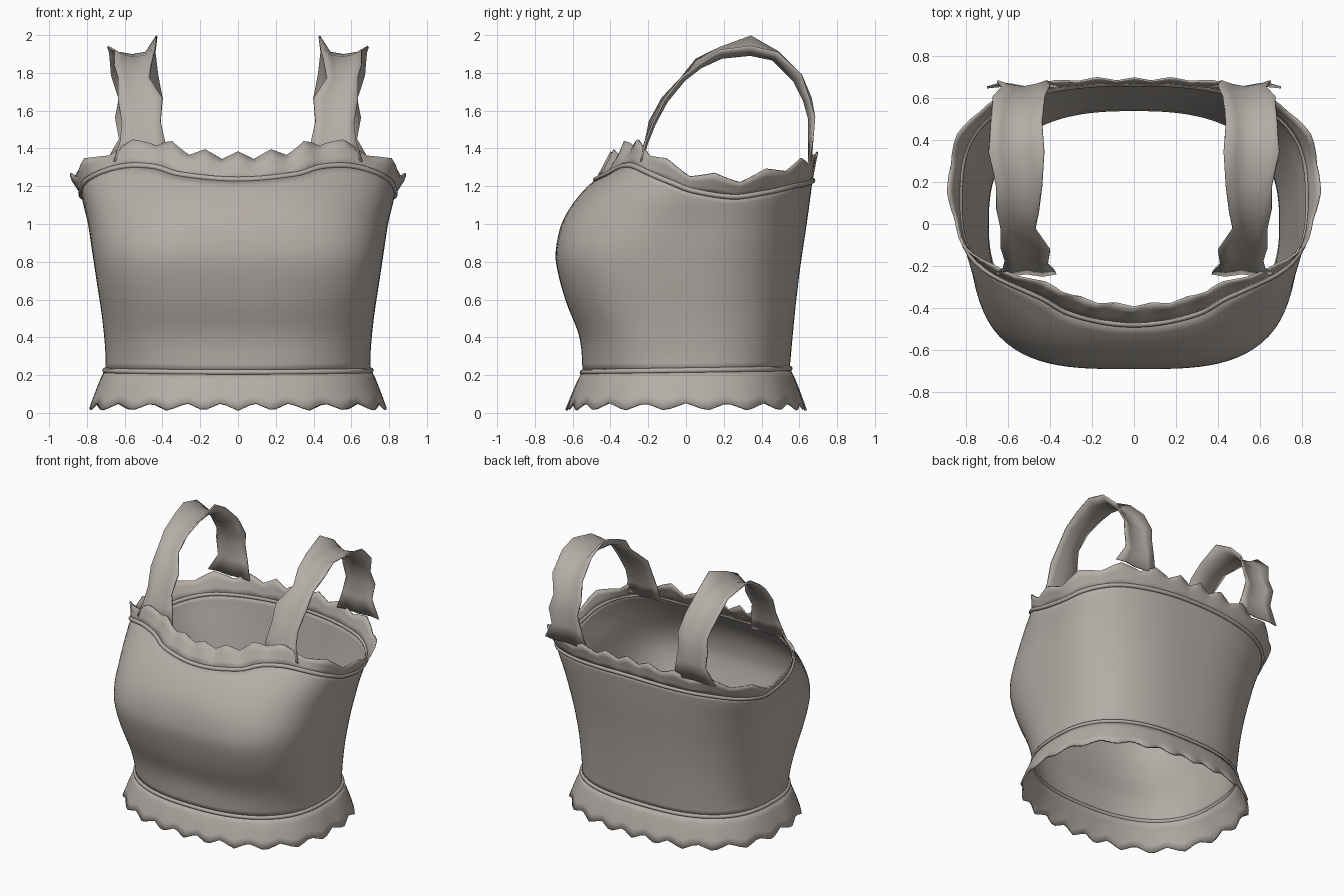
import bpy, bmesh, math
from mathutils import Vector

if "Cube" in bpy.data.objects:
    bpy.data.objects.remove(bpy.data.objects["Cube"])

fabric = bpy.data.materials.new("warm grey fabric")
fabric.diffuse_color = (0.46, 0.42, 0.385, 1)
fabric.use_nodes = True
fabric.node_tree.nodes["Principled BSDF"].inputs["Base Color"].default_value = fabric.diffuse_color
N = 120  # columns around the garment


def interp(table, t):
    """Smooth curve through (t, value) pairs."""
    n = len(table)
    t = min(max(t, table[0][0]), table[-1][0])
    i = max(k for k in range(n - 1) if table[k][0] <= t)

    def slope(k):
        if k in (0, n - 1):
            return 0 if n > 2 and table[-1][0] == 180 else (
                (table[1][1] - table[0][1]) / (table[1][0] - table[0][0]) if k == 0 else
                (table[-1][1] - table[-2][1]) / (table[-1][0] - table[-2][0]))
        return (table[k + 1][1] - table[k - 1][1]) / (table[k + 1][0] - table[k - 1][0])
    (t0, v0), (t1, v1) = table[i], table[i + 1]
    d = t1 - t0
    u = (t - t0) / d
    return ((2*u**3 - 3*u**2 + 1) * v0 + (u**3 - 2*u**2 + u) * d * slope(i)
            + (3*u**2 - 2*u**3) * v1 + (u**3 - u**2) * d * slope(i + 1))


# Silhouette by height
HALF_WIDTH = [(.2, .70), (.3, .697), (.5, .715), (.7, .745), (.9, .775), (1.0, .79), (1.15, .825), (1.35, .85)]
FRONT = [(.2, .542), (.4, .56), (.6, .635), (.8, .685), (.9, .68), (1.0, .655), (1.1, .60), (1.2, .515),
         (1.25, .455), (1.35, .35)]
BACK = [(.2, .542), (.4, .56), (.6, .58), (.8, .605), (1.0, .635), (1.2, .662), (1.35, .68)]
FRONT_POWER = [(.2, 2.4), (.5, 2.9), (.85, 3.3), (1.1, 2.7), (1.3, 2.35)]
CENTRE = [(.2, 0), (.7, 0), (1.15, .15), (1.35, .15)]
# Neckline by angle from the front (0) to the back (180)
RIM = [(0, 1.235), (28, 1.262), (42, 1.303), (56, 1.303), (73, 1.225), (81, 1.18), (97, 1.145),
       (108, 1.165), (127, 1.205), (180, 1.23)]
FRILL_RISE = [(0, .125), (30, .125), (42, .13), (60, .11), (75, .095), (97, .095), (130, .125), (180, .13)]
FRILL_FLARE = [(0, -.085), (40, -.07), (60, -.04), (75, .015), (92, .055), (115, .06), (140, .04), (180, .02)]


def surface(deg, z, out=0):
    """Point on the bodice at an angle from the front and a height."""
    p = math.radians(deg)
    s, c = math.sin(p), math.cos(p)
    cy = interp(CENTRE, z)
    if c > 0:
        depth, n = interp(FRONT, z) + cy, interp(FRONT_POWER, z)
    else:
        depth, n = interp(BACK, z) - cy, 2.6
    r = (abs(s / interp(HALF_WIDTH, z))**n + abs(c / depth)**n)**(-1 / n) + out
    return Vector((r * s, cy - r * c, z))


def side(deg):
    return min(deg, 360 - deg)


def waist(deg):
    return .225 - .01 * math.cos(math.radians(deg))


def wave(deg, teeth):
    """Triangle wave, 1 at the front centre."""
    u = (deg * teeth / 360) % 1
    return abs(u - .5) * 4 - 1


def finish(name, bm, thickness, angle):
    bmesh.ops.recalc_face_normals(bm, faces=bm.faces)
    me = bpy.data.meshes.new(name)
    bm.to_mesh(me)
    bm.free()
    me.materials.append(fabric)
    ob = bpy.data.objects.new(name, me)
    bpy.context.collection.objects.link(ob)
    bpy.ops.object.select_all(action='DESELECT')
    ob.select_set(True)
    bpy.context.view_layer.objects.active = ob
    bpy.ops.object.shade_smooth_by_angle(angle=math.radians(angle))
    if thickness:
        mod = ob.modifiers.new("cloth thickness", 'SOLIDIFY')
        mod.thickness = thickness
        mod.offset = 0
    return ob


def grid(name, rows, closed, thickness, angle=40):
    """Skin a list of equally long rows of points."""
    bm = bmesh.new()
    vs = [[bm.verts.new(p) for p in row] for row in rows]
    m = len(vs[0])
    for a, b in zip(vs, vs[1:]):
        for i in range(m if closed else m - 1):
            j = (i + 1) % m
            bm.faces.new((a[i], a[j], b[j], b[i]))
    return finish(name, bm, thickness, angle)


angles = [360 * i / N for i in range(N)]

# Bodice from waist seam to neckline
rows = []
for k in range(25):
    t = k / 24
    rows.append([surface(d, waist(d) + t * (interp(RIM, side(d)) - waist(d))) for d in angles])
grid("bodice", rows, True, .008)

# Neckline frill
rows = []
for k in range(4):
    t = k / 3
    row = []
    for d in angles:
        s = side(d)
        p = surface(d, interp(RIM, s))
        radial = Vector((math.sin(math.radians(d)), -math.cos(math.radians(d)), 0))
        w = wave(d, 20)
        row.append(p + radial * t * (interp(FRILL_FLARE, s) + .008 * w)
                   + Vector((0, 0, t * (interp(FRILL_RISE, s) + .022 * w))))
    rows.append(row)
grid("neckline_frill", rows, True, .01)

# Hem frill
rows = []
for k in range(5):
    t = k / 4
    row = []
    for d in angles:
        w = wave(d, 22)
        p = surface(d, .225, .08 * t**.85 + .010 * w * t)
        p.z = waist(d) * (1 - t) + t * (.033 - .02 * w)
        row.append(p)
    rows.append(row)
grid("hem_frill", rows, True, .012)


# Piped seams at neckline and waist
def piping(name, path, radius):
    rows = []
    n = len(path)
    for i, p in enumerate(path):
        along = (path[(i + 1) % n] - path[i - 1]).normalized()
        out = along.cross(Vector((0, 0, 1))).normalized()
        up = out.cross(along)
        rows.append([p + radius * (out * math.cos(a) + up * math.sin(a))
                     for a in (math.tau * j / 8 for j in range(8))])
    grid(name, rows + rows[:1], True, 0, 60)


piping("neckline_piping", [surface(d, interp(RIM, side(d)), .004) for d in angles], .015)
piping("waist_piping", [surface(d, waist(d), .006) for d in angles], .014)

# Shoulder straps: y, z of the middle, x of inner and outer edge, lift of each edge
STRAP = [(-.235, 1.33, .37, .66, .0, .0), (-.205, 1.43, .385, .625, .01, .01), (-.165, 1.53, .41, .615, .03, .01),
         (-.10, 1.65, .40, .635, .03, .015), (-.01, 1.76, .47, .635, .02, .02), (.08, 1.83, .455, .655, .05, .02),
         (.19, 1.88, .44, .655, .055, .04), (.34, 1.895, .43, .69, .10, .045), (.46, 1.87, .44, .68, .05, .045),
         (.57, 1.76, .425, .67, .05, .05), (.625, 1.65, .40, .63, .04, .03), (.65, 1.56, .415, .65, .03, .03),
         (.65, 1.45, .39, .63, .02, .02), (.65, 1.33, .36, .70, .0, .0)]
for label, sign in (("right", 1), ("left", -1)):
    rows = []
    for i, (y, z, x0, x1, l0, l1) in enumerate(STRAP):
        a, b = STRAP[max(i - 1, 0)], STRAP[min(i + 1, len(STRAP) - 1)]
        tan = Vector((0, b[0] - a[0], b[1] - a[1])).normalized()
        out = Vector((0, -tan.z, tan.y))
        mid = Vector((0, y, z))
        w = x1 - x0
        section = ((x0, l0), (x0 + .22 * w, .012), (x0 + .5 * w, .0), (x1 - .22 * w, .012), (x1, l1))
        rows.append([mid + Vector((sign * x, 0, 0)) + out * lift for x, lift in section])
    grid(label + "_strap", rows, False, .01, 50)
